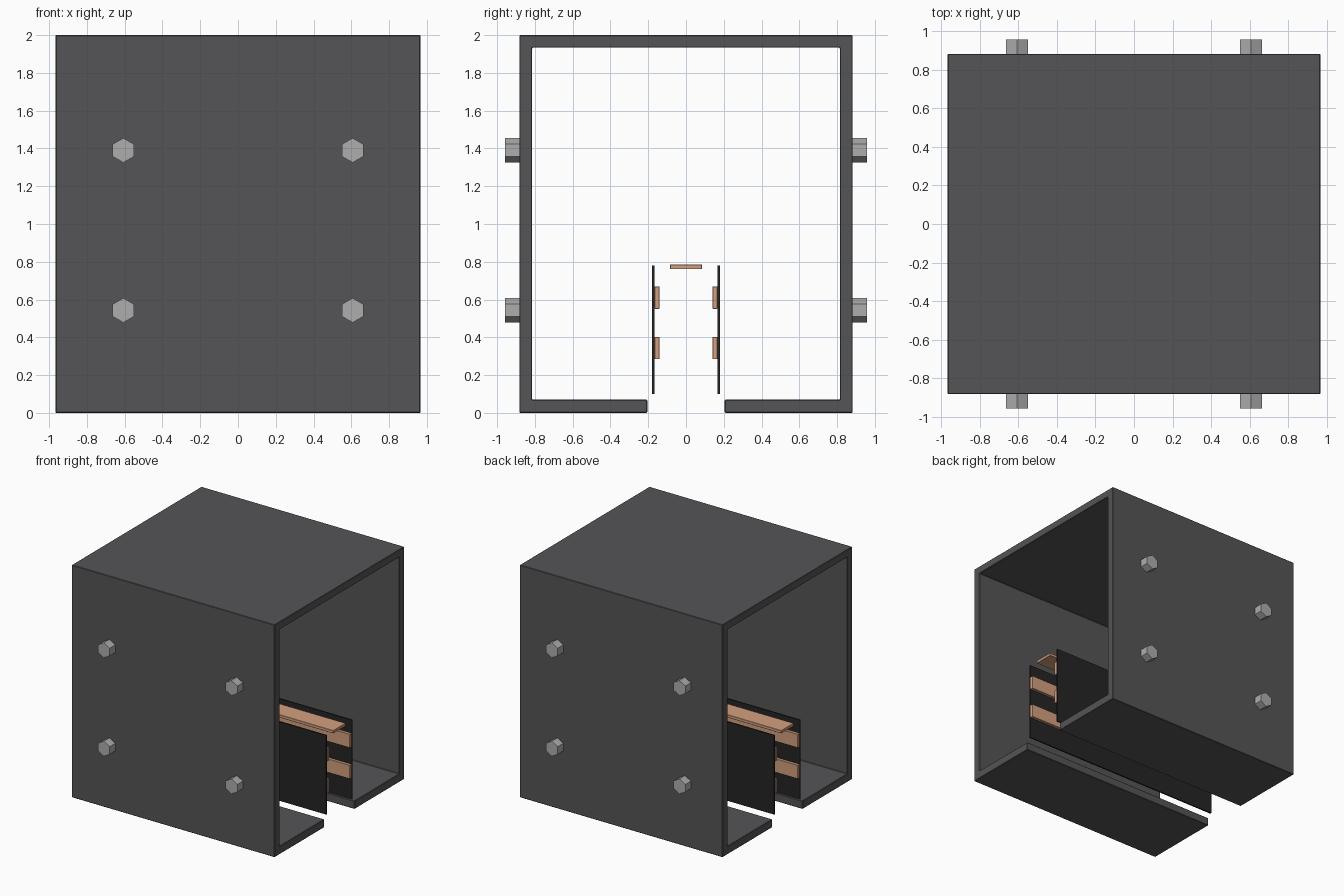
import bpy, bmesh, math

if "Cube" in bpy.data.objects:
    bpy.data.objects.remove(bpy.data.objects["Cube"])

HALF = 0.966  # half length of the rail along x


def material(name, rgb):
    m = bpy.data.materials.new(name)
    m.diffuse_color = (*rgb, 1)
    m.use_nodes = True
    m.node_tree.nodes["Principled BSDF"].inputs["Base Color"].default_value = m.diffuse_color
    return m


dark = material("dark_grey", (0.09, 0.09, 0.095))
black = material("black", (0.018, 0.018, 0.018))
copper = material("copper", (0.65, 0.35, 0.21))
steel = material("steel", (0.42, 0.42, 0.42))


def finish(name, bm, mat, bevel=0.0):
    bmesh.ops.recalc_face_normals(bm, faces=bm.faces)
    me = bpy.data.meshes.new(name)
    bm.to_mesh(me)
    bm.free()
    ob = bpy.data.objects.new(name, me)
    bpy.context.collection.objects.link(ob)
    me.materials.append(mat)
    if bevel:
        mod = ob.modifiers.new("bevel", 'BEVEL')
        mod.width, mod.segments = bevel, 1
    return ob


def extrude_x(name, profile, mat, bevel=0.0):
    """Extrude a closed (y, z) profile along the whole rail."""
    bm = bmesh.new()
    face = bm.faces.new([bm.verts.new((-HALF, y, z)) for y, z in profile])
    new = bmesh.ops.extrude_face_region(bm, geom=[face])["geom"]
    verts = [v for v in new if isinstance(v, bmesh.types.BMVert)]
    bmesh.ops.translate(bm, verts=verts, vec=(2 * HALF, 0, 0))
    return finish(name, bm, mat, bevel)


def bar(name, y0, y1, z0, z1, mat, bevel=0.0):
    return extrude_x(name, [(y0, z0), (y1, z0), (y1, z1), (y0, z1)], mat, bevel)


# Box-section housing with a slot along the underside
half = [(0.205, 0), (0.882, 0), (0.882, 2), (0.814, 1.934), (0.814, 0.07), (0.205, 0.07)]
outer, inner = half[:3], half[3:]
mirror = lambda pts: [(-y, z) for y, z in reversed(pts)]
extrude_x("housing", outer + mirror(outer) + mirror(inner) + inner, dark, 0.004)

# Insulator plates and side conductors, mirrored across y
for side, s in (("front", -1), ("back", 1)):
    bar(side + "_insulator_plate", s * 0.167, s * 0.18, 0.10, 0.78, black)
    for level, z in (("lower", 0.343), ("upper", 0.61)):
        bar(f"{side}_{level}_conductor", s * 0.14, s * 0.167, z - 0.059, z + 0.059, copper, 0.002)

# Top conductor
bar("top_conductor", -0.084, 0.084, 0.761, 0.786, copper, 0.002)

# Hexagonal bolt heads on both side walls
for side, s in (("front", -1), ("back", 1)):
    for x in (-0.607, 0.607):
        for z in (0.543, 1.39):
            bm = bmesh.new()
            ring = [(x + 0.065 * math.sin(i * math.pi / 3), z + 0.065 * math.cos(i * math.pi / 3))
                    for i in range(6)]
            near = [bm.verts.new((a, s * 0.87, b)) for a, b in ring]
            far = [bm.verts.new((a, s * 0.957, b)) for a, b in ring]
            bm.faces.new(near)
            bm.faces.new(far)
            for i in range(6):
                j = (i + 1) % 6
                bm.faces.new((near[i], near[j], far[j], far[i]))
            finish(side + "_bolt_head", bm, steel)
